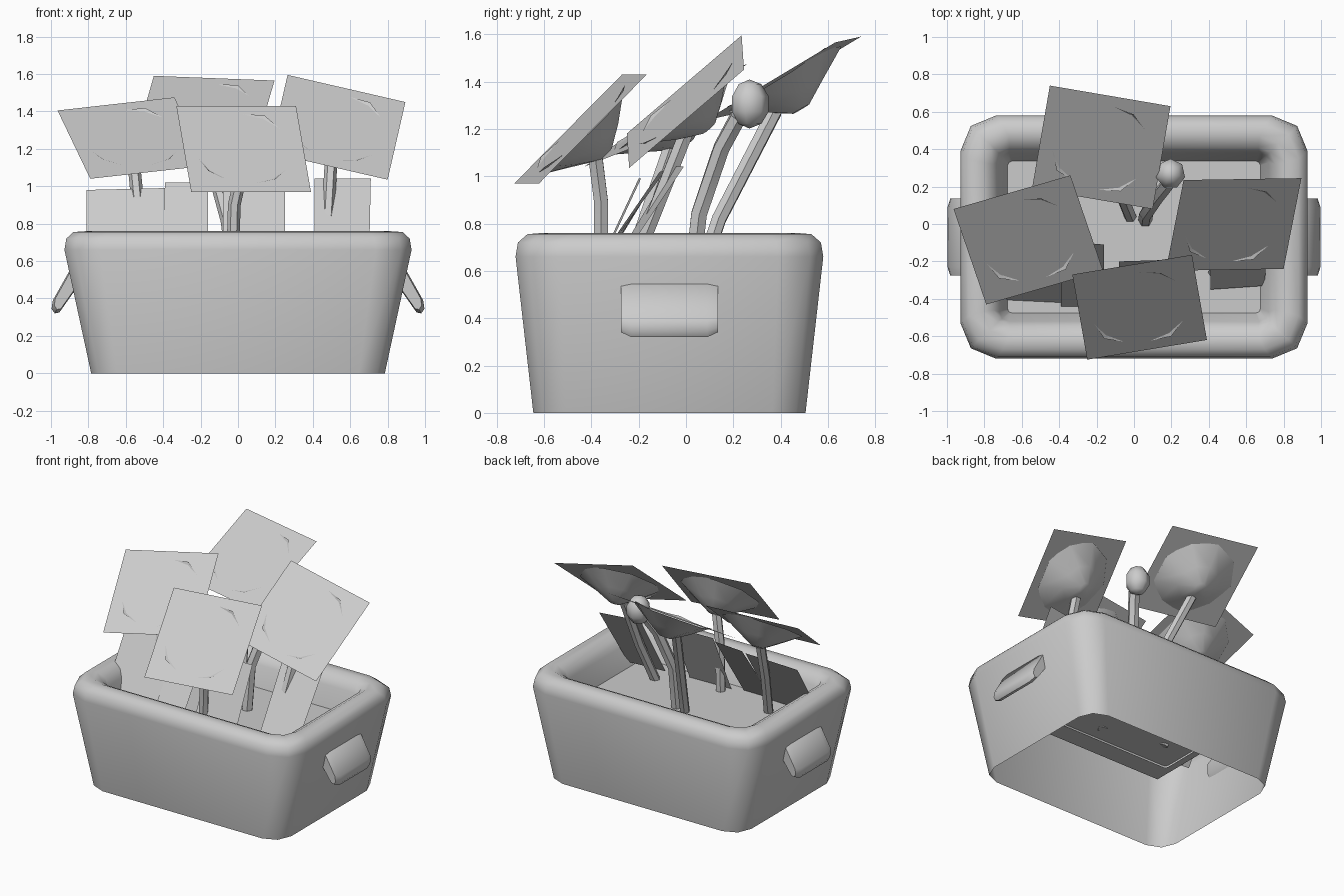
import bpy, bmesh, math
from mathutils import Vector

cube = bpy.data.objects.get("Cube")
if cube:
    bpy.data.objects.remove(cube, do_unlink=True)

grey = bpy.data.materials.new("plain_grey")
grey.use_nodes = True
COLOUR = (0.6, 0.6, 0.6, 1)
grey.diffuse_color = COLOUR
grey.node_tree.nodes["Principled BSDF"].inputs["Base Color"].default_value = COLOUR

CY = -0.07      # middle of the box in y
SOIL = 0.535    # soil height


def make(name, bm, smooth=None, fix=True):
    if fix:
        bmesh.ops.recalc_face_normals(bm, faces=bm.faces[:])
    mesh = bpy.data.meshes.new(name)
    bm.to_mesh(mesh)
    bm.free()
    ob = bpy.data.objects.new(name, mesh)
    bpy.context.collection.objects.link(ob)
    mesh.materials.append(grey)
    if smooth:
        bpy.ops.object.select_all(action='DESELECT')
        ob.select_set(True)
        bpy.context.view_layer.objects.active = ob
        bpy.ops.object.shade_smooth_by_angle(angle=math.radians(smooth))
    return ob


def bridge(bm, a, b):
    for i in range(len(a)):
        j = (i + 1) % len(a)
        bm.faces.new((a[i], a[j], b[j], b[i]))


def rounded_ring(bm, hx, hy, r, z, steps=2):
    verts = []
    for k, (sx, sy) in enumerate(((1, 1), (-1, 1), (-1, -1), (1, -1))):
        for i in range(steps + 1):
            a = math.pi / 2 * (k + i / steps)
            verts.append(bm.verts.new((sx * (hx - r) + r * math.cos(a),
                                       CY + sy * (hy - r) + r * math.sin(a), z)))
    return verts


def quad(name, corners):
    bm = bmesh.new()
    bm.faces.new([bm.verts.new(c) for c in corners])
    return make(name, bm, fix=False)


def stem(name, points, radius=0.034, sides=6):
    bm = bmesh.new()
    pts = [Vector(p) for p in points]
    rings = []
    for i, p in enumerate(pts):
        d = (pts[min(i + 1, len(pts) - 1)] - pts[max(i - 1, 0)]).normalized()
        u = d.cross(Vector((0, 1, 0))).normalized()
        v = d.cross(u)
        rings.append([bm.verts.new(p + radius * (u * math.cos(t) + v * math.sin(t)))
                      for t in (math.tau * k / sides for k in range(sides))])
    for a, b in zip(rings, rings[1:]):
        bridge(bm, a, b)
    bm.faces.new(rings[0])
    bm.faces.new(rings[-1])
    return make(name, bm, 40)


# Planter box: open underneath, rolled rim, sloping inner wall
bm = bmesh.new()
profile = [(0.785, 0.575, 0.14, 0), (0.928, 0.65, 0.19, 0.66), (0.918, 0.64, 0.19, 0.72),
           (0.88, 0.60, 0.18, 0.755), (0.81, 0.54, 0.14, 0.76), (0.755, 0.48, 0.09, 0.73),
           (0.72, 0.45, 0.05, 0.68), (0.67, 0.40, 0.02, 0.515)]
rings = [rounded_ring(bm, *p) for p in profile]
for a, b in zip(rings, rings[1:]):
    bridge(bm, a, b)
make("planter_box", bm, 55)

# Soil sheet reaching past the inner wall
quad("soil", [(x, CY + y, SOIL) for x, y in
              ((-0.74, -0.57), (0.74, -0.57), (0.74, 0.57), (-0.74, 0.57))])

# Side handles: tilted lips with tapered ends
for side, label in ((1, "left"), (-1, "right")):
    bm = bmesh.new()
    outline = [(0.86, 0.55), (0.90, 0.55), (0.99, 0.39), (0.997, 0.345),
               (0.98, 0.32), (0.955, 0.325), (0.86, 0.46)]
    middle = Vector((0.90, 0.46))
    loops = []
    for y, s in ((-0.205, 0.85), (-0.16, 1), (0.16, 1), (0.205, 0.85)):
        pts = [middle + (Vector(p) - middle) * s for p in outline]
        loops.append([bm.verts.new((side * p.x, CY + y, p.y)) for p in pts])
    for a, b in zip(loops, loops[1:]):
        bridge(bm, a, b)
    bm.faces.new(loops[0])
    bm.faces.new(loops[-1])
    make(label + "_handle", bm, 60)


# Flowers: a square petal card over a pointed bowl, carried by a bent stem
def flower(name, tl, tr, br, root, bend, drop):
    tl, tr, br = Vector(tl), Vector(tr), Vector(br)
    quad(name + "_petal_card", [tl, tl + br - tr, br, tr])
    c = (tl + br) / 2
    u, v = (tr - tl).normalized(), (tr - br).normalized()
    n = u.cross(v).normalized()
    bm = bmesh.new()
    loops = []
    for r, h in ((0.28, 0.0), (0.14, -0.09), (0.04, -0.15)):
        loop = []
        for k in range(9):
            t = math.tau * (k + 0.5) / 9
            lift = (0.012 if k in (1, 5, 7) else -0.008) if h == 0 else 0
            loop.append(bm.verts.new(c + r * (u * math.cos(t) + v * math.sin(t)) + n * (h + lift)))
        loops.append(loop)
    for a, b in zip(loops, loops[1:]):
        bridge(bm, a, b)
    bm.faces.new(loops[-1])
    make(name + "_bowl", bm, 60)
    stem(name + "_stem", [root, bend, c - n * (0.15 - drop * 0.5) - v * drop])


flower("front_flower", (-0.33, -0.27, 1.43), (0.31, -0.165, 1.43), (0.39, -0.62, 0.97),
       (-0.03, -0.36, 0.53), (-0.02, -0.36, 0.90), 0.04)
flower("right_flower", (-0.965, 0.08, 1.405), (-0.34, 0.26, 1.475), (-0.165, -0.25, 1.11),
       (-0.48, -0.27, 0.53), (-0.53, -0.16, 0.85), 0.06)
flower("back_flower", (-0.45, 0.74, 1.59), (0.195, 0.63, 1.565), (0.10, 0.08, 1.235),
       (-0.02, 0.04, 0.53), (-0.06, 0.14, 0.82), 0.10)
flower("left_flower", (0.265, 0.235, 1.595), (0.895, 0.245, 1.45), (0.80, -0.24, 1.035),
       (0.43, -0.26, 0.53), (0.48, -0.14, 0.83), 0.09)

# Closed bud on its curved stem
stem("bud_stem", [(0.06, 0.02, 0.515), (0.065, 0.055, 0.84), (0.13, 0.15, 1.12),
                  (0.185, 0.22, 1.25)], 0.038)
bm = bmesh.new()
bmesh.ops.create_uvsphere(bm, u_segments=7, v_segments=5, radius=0.09)
for vert in bm.verts:
    vert.co = (vert.co.x * 0.93, vert.co.y * 0.95, vert.co.z * 1.15)
    vert.co += Vector((0.195, 0.268, 1.305))
make("bud", bm, 50)

# Flat leaves leaning back out of the soil
quad("right_leaf", [(-0.81, -0.40, 0.54), (-0.39, -0.42, 0.54), (-0.39, -0.13, 0.99), (-0.81, -0.13, 0.98)])
quad("middle_leaf", [(-0.39, -0.44, 0.54), (-0.16, -0.44, 0.54), (-0.16, -0.11, 1.02), (-0.39, -0.09, 1.02)])
quad("front_leaf", [(-0.08, -0.41, 0.54), (0.25, -0.40, 0.54), (0.25, -0.19, 0.99), (-0.08, -0.20, 0.99)])
quad("left_leaf", [(0.41, -0.35, 0.56), (0.70, -0.33, 0.56), (0.71, -0.01, 1.04), (0.41, -0.06, 1.04)])
